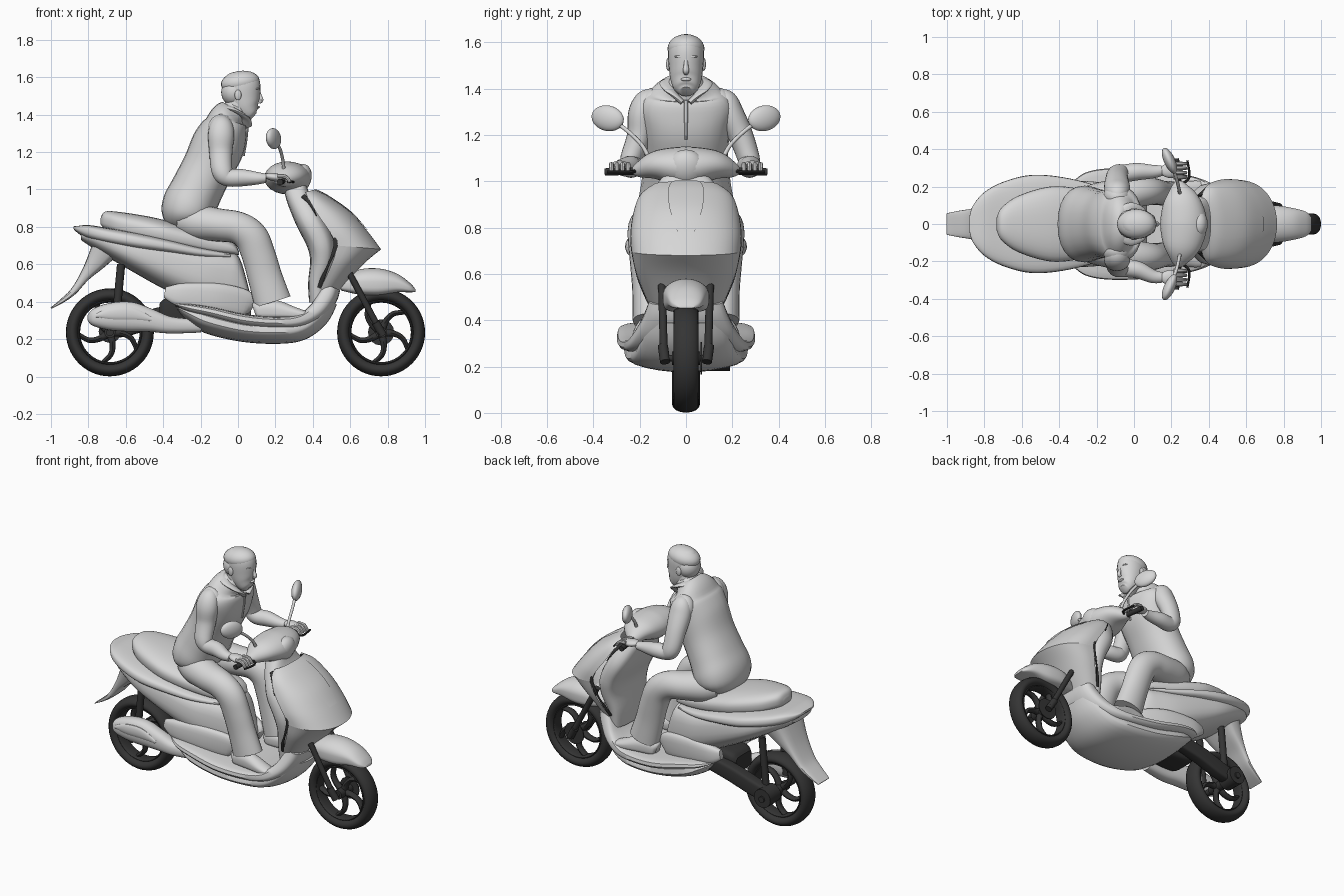
import bpy, bmesh, math
from mathutils import Vector

def material(name, v):
    m = bpy.data.materials.new(name)
    m.diffuse_color = (v, v, v, 1)
    return m

LIGHT = material("light grey", 0.68)
DARK = material("charcoal", 0.035)

def grid_object(name, rows, mat, closed=True, caps=True):
    """Skin a list of point rows."""
    bm = bmesh.new()
    vs = [[bm.verts.new(p) for p in r] for r in rows]
    n = len(rows[0])
    for a, b in zip(vs, vs[1:]):
        for i in range(n if closed else n - 1):
            j = (i + 1) % n
            bm.faces.new((a[i], a[j], b[j], b[i]))
    if caps:
        bm.faces.new(vs[0][::-1])
        bm.faces.new(vs[-1])
    bmesh.ops.recalc_face_normals(bm, faces=bm.faces)
    me = bpy.data.meshes.new(name)
    bm.to_mesh(me)
    bm.free()
    me.materials.append(mat)
    ob = bpy.data.objects.new(name, me)
    bpy.context.collection.objects.link(ob)
    return ob

def spline(pts, steps):
    """Catmull-Rom through tuples of any length."""
    out = []
    for i in range(len(pts) - 1):
        p0, p1, p2, p3 = pts[max(i - 1, 0)], pts[i], pts[i + 1], pts[min(i + 2, len(pts) - 1)]
        for k in range(steps):
            t = k / steps
            out.append([0.5 * (2 * b + (c - a) * t + (2 * a - 5 * b + 4 * c - d) * t * t
                        + (3 * b - a - 3 * c + d) * t ** 3) for a, b, c, d in zip(p0, p1, p2, p3)])
    out.append(list(pts[-1]))
    return out

def power(v, e):
    return math.copysign(abs(v) ** e, v)

def tube(name, pts, mat=LIGHT, top=1.0, low=1.0, steps=5, n=24, axis=(0, 1, 0)):
    """Loft superellipse rings along (x, y, z, side radius, up radius)."""
    s = spline(pts, steps)
    rows = []
    for i, p in enumerate(s):
        t = (Vector(s[min(i + 1, len(s) - 1)][:3]) - Vector(s[max(i - 1, 0)][:3])).normalized()
        side = Vector(axis)
        side = (side - t * side.dot(t)).normalized()
        up = t.cross(side)
        ring = []
        for k in range(n):
            a = 2 * math.pi * k / n
            e = top if math.sin(a) >= 0 else low
            ring.append(Vector(p[:3]) + side * power(math.cos(a), e) * max(p[3], .002)
                        + up * power(math.sin(a), e) * max(p[4], .002))
        rows.append(ring)
    return grid_object(name, rows, mat)

def body(name, secs, mat=LIGHT, top=1.0, low=1.0):
    """Loft along x from (x, z low, z high, half width)."""
    rows = []
    for x, zl, zh, w in spline(secs, 5):
        ring = []
        for k in range(32):
            a = 2 * math.pi * k / 32
            e = top if math.sin(a) >= 0 else low
            ring.append((x, power(math.cos(a), e) * w, (zl + zh) / 2 + power(math.sin(a), e) * (zh - zl) / 2))
        rows.append(ring)
    return grid_object(name, rows, mat)

def rod(name, a, b, r, mat=DARK):
    axis = (1, 0, 0) if abs(b[1] - a[1]) > .7 * (Vector(b) - Vector(a)).length else (0, 1, 0)
    return tube(name, [(*a, r, r), (*b, r, r)], mat, steps=1, n=16, axis=axis)

def ball(name, loc, scale, rot=(0, 0, 0), mat=LIGHT):
    bpy.ops.mesh.primitive_uv_sphere_add(segments=24, ring_count=14, location=loc, rotation=rot)
    ob = bpy.context.object
    ob.name, ob.scale = name, scale
    ob.data.materials.append(mat)
    return ob

# wheels
def wheel(label, cx, width):
    for part, major, minor, w in (("tyre", .2, .035, width), ("rim", .168, .009, .04)):
        bpy.ops.mesh.primitive_torus_add(major_segments=56, minor_segments=16, major_radius=major,
                                         minor_radius=minor, location=(cx, 0, .236), rotation=(math.pi / 2, 0, 0))
        ob = bpy.context.object
        ob.name, ob.scale = label + "_" + part, (1, 1, w / minor)
        ob.data.materials.append(DARK)
    rod(label + "_hub", (cx, -.06, .236), (cx, .06, .236), .03)
    for i in range(5):
        pts = []
        for r, d, wd in ((.02, 0, .022), (.07, .04, .017), (.12, .22, .015), (.168, .5, .013)):
            a = 2 * math.pi * i / 5 + 1.2 - d
            pts.append((cx + r * math.cos(a), 0, .236 + r * math.sin(a), .022, wd))
        tube(label + "_spoke", pts, DARK, n=10, steps=4)

wheel("front_wheel", .765, .055)
wheel("rear_wheel", -.685, .06)

# front fender and forks
body("front_fender", [(.55, .46, .52, .06), (.64, .44, .57, .095), (.75, .435, .578, .1), (.85, .45, .55, .085),
                      (.92, .45, .50, .065), (.95, .452, .465, .035)], low=.5)
for s in (-1, 1):
    rod("fork", (.57, s * .105, .60), (.765, s * .095, .236), .017)
    rod("fork_end", (.735, s * .10, .29), (.775, s * .09, .22), .022)
rod("front_axle", (.765, -.11, .236), (.765, .11, .236), .014)
rod("brake_disc", (.765, .062, .236), (.765, .068, .236), .07)

# front shield: levels are (z centre, x centre, z edge, x edge, half width)
LEVELS = [(1.0, .41, .985, .36, .14), (.965, .48, .935, .385, .2), (.88, .60, .86, .43, .228),
          (.78, .69, .775, .49, .24), (.68, .765, .70, .535, .236)]
LOWER = [(.68, .765, .70, .535, .236), (.60, .67, .60, .50, .215), (.465, .55, .465, .44, .16)]

def shield(name, levels, spans, off=0.0):
    rows = []
    for zc, xc, ze, xe, w, span in spline([(*l, sp) for l, sp in zip(levels, spans)], 6):
        row = []
        for k in range(25):
            t = (k / 12 - 1) * span * math.pi / 2
            c = max(math.cos(t), 0) ** .8
            row.append((xe + (xc - xe) * c + off * .8, w * math.sin(t), ze + (zc - ze) * c + off * .6))
        rows.append(row)
    return grid_object(name, rows, LIGHT, closed=False, caps=False)

shield("front_shield", LEVELS, [1] * 5)
shield("front_shield_lower", LOWER, [1] * 3)
shield("headlight_panel", LEVELS[:4], [.27, .25, .2, .1], .005)

# leg shield behind it, with dark seams
tube("leg_shield", [(.43, 0, .40, .15, .05), (.425, 0, .50, .165, .05), (.45, 0, .62, .2, .065),
                    (.44, 0, .72, .218, .075), (.38, 0, .84, .21, .075), (.325, 0, .95, .15, .065),
                    (.30, 0, 1.03, .09, .06)], top=.7, low=.7)
for s in (-1, 1):
    tube("shield_seam_top", [(.35, s * .15, .965, .008, .014), (.385, s * .19, .925, .006, .008),
                             (.42, s * .222, .86, .003, .003)], DARK, n=10)
    tube("shield_seam_low", [(.495, s * .235, .77, .003, .004), (.525, s * .232, .71, .006, .014),
                             (.485, s * .212, .6, .004, .006), (.455, s * .185, .53, .006, .012),
                             (.435, s * .16, .475, .006, .012)], DARK, n=10)

# footboard and belly
tube("footboard", [(-.335, 0, .385, .22, .008), (-.26, 0, .365, .275, .025), (-.14, 0, .34, .297, .032),
                   (.03, 0, .30, .295, .035), (.2, 0, .285, .275, .035), (.33, 0, .295, .25, .04),
                   (.42, 0, .345, .215, .05), (.475, 0, .42, .18, .055), (.50, 0, .48, .16, .05)], top=.4, low=.8)
tube("belly", [(-.32, 0, .365, .18, .01), (-.26, 0, .335, .235, .04), (-.16, 0, .29, .265, .06),
               (.03, 0, .245, .262, .06), (.22, 0, .235, .245, .06), (.34, 0, .255, .22, .06),
               (.43, 0, .325, .19, .06), (.48, 0, .41, .165, .055)], top=.5, low=1.1)

# rear bodywork and seat
body("rear_body", [(-.84, .73, .78, .1), (-.75, .67, .80, .18), (-.58, .57, .77, .232), (-.4, .47, .74, .23),
                   (-.2, .38, .69, .21), (-.06, .34, .67, .175), (.01, .33, .63, .15), (.07, .33, .42, .12)],
     top=.6, low=.85)
body("tail_panel", [(-.88, .79, .803, .04), (-.86, .77, .805, .1), (-.8, .73, .81, .17), (-.7, .70, .795, .225),
                    (-.55, .67, .77, .262), (-.38, .65, .735, .25), (-.2, .63, .69, .205), (-.04, .63, .66, .14)],
     top=.55, low=.8)
for s in (-1, 1):
    tube("side_cover", [(-.39, s * .19, .45, .02, .03), (-.3, s * .195, .435, .035, .065), (-.12, s * .18, .42, .035, .08),
                        (.03, s * .14, .39, .03, .075), (.07, s * .12, .37, .02, .04)], top=.7, low=.7)
body("seat", [(-.735, .815, .845, .03), (-.71, .79, .882, .085), (-.62, .75, .878, .15), (-.45, .71, .85, .2),
              (-.3, .68, .81, .19), (-.15, .655, .765, .155), (-.03, .65, .72, .12), (.005, .65, .67, .09)],
     top=.85, low=.6)
tube("rear_mudguard", [(-.70, 0, .70, .15, .08), (-.755, 0, .62, .12, .055), (-.82, 0, .535, .095, .028),
                       (-.88, 0, .455, .08, .018), (-.94, 0, .405, .07, .012), (-1.0, 0, .365, .058, .004)],
     top=.5, low=.6)

# engine, swing arm, shocks, exhaust
body("engine", [(-.42, .29, .39, .08), (-.38, .27, .42, .1), (-.25, .27, .44, .1), (-.15, .3, .42, .1)], DARK, .4, .4)
tube("swing_arm", [(-.72, .125, .24, .035, .04), (-.6, .125, .265, .04, .05), (-.42, .125, .32, .04, .05),
                   (-.22, .12, .36, .035, .045)], DARK, top=.4, low=.4)
rod("drive_hub", (-.685, .08, .24), (-.685, .19, .24), .06)
rod("rear_axle", (-.685, -.13, .236), (-.685, .2, .236), .02)
for s in (-1, 1):
    rod("rear_shock", (-.625, s * .105, .60), (-.655, s * .105, .28), .022)
tube("exhaust", [(-.805, -.14, .315, .012, .012), (-.775, -.14, .315, .045, .045), (-.69, -.145, .32, .055, .072),
                 (-.58, -.145, .32, .056, .08), (-.47, -.145, .30, .052, .062), (-.36, -.14, .275, .045, .045),
                 (-.2, -.12, .27, .035, .035)], top=.8, low=.8)
tube("exhaust_shield", [(-.76, -.185, .325, .01, .01), (-.68, -.195, .335, .012, .032), (-.57, -.195, .335, .012, .035),
                        (-.46, -.19, .305, .01, .012)], n=14)

# handlebar, grips, levers, mirrors
tube("handlebar_cover", [(.235, -.225, 1.045, .02, .02), (.24, -.2, 1.05, .045, .035), (.255, -.12, 1.07, .1, .065),
                         (.265, 0, 1.062, .125, .088), (.255, .12, 1.07, .1, .065), (.24, .2, 1.05, .045, .035),
                         (.235, .225, 1.045, .02, .02)], axis=(1, 0, 0))
ball("handlebar_front", (.33, 0, 1.055), (.06, .085, .085), (0, .4, 0))
for s in (-1, 1):
    rod("grip", (.24, s * .2, 1.045), (.225, s * .35, 1.04), .016)
    tube("brake_lever", [(.25, s * .21, 1.045, .008, .008), (.295, s * .25, 1.04, .007, .007),
                         (.285, s * .34, 1.04, .006, .006)], DARK, n=8, axis=(0, 0, 1))
    tube("mirror_stalk", [(.245, s * .16, 1.10, .01, .01), (.24, s * .19, 1.155, .009, .009),
                          (.225, s * .25, 1.215, .009, .009), (.20, s * .31, 1.26, .009, .009)], n=10)
    ball("mirror", (.19, s * .338, 1.272), (.03, .076, .055), (s * .2, 0, s * .42))

# rider torso, collar and head
tube("torso", [(-.275, 0, .80, .13, .09), (-.275, 0, .85, .19, .13), (-.262, 0, .91, .205, .145),
               (-.22, 0, 1.0, .192, .14), (-.16, 0, 1.12, .182, .138), (-.105, 0, 1.24, .192, .143),
               (-.07, 0, 1.33, .2, .122), (-.055, 0, 1.385, .155, .095), (-.02, 0, 1.425, .085, .07),
               (-.01, 0, 1.45, .06, .06)], top=.9, low=.9)
tube("neck", [(-.03, 0, 1.36, .066, .066), (.005, 0, 1.48, .064, .062)])
for s in (-1, 1):
    tube("collar", [(.05, s * .015, 1.34, .012, .025), (.035, s * .06, 1.385, .012, .032),
                    (-.02, s * .08, 1.425, .012, .035), (-.065, s * .05, 1.44, .012, .03),
                    (-.078, 0, 1.445, .012, .03)], n=12, axis=(0, 0, 1))
tube("head", [(.082, 0, 1.388, .028, .025), (.068, 0, 1.402, .052, .048), (.044, 0, 1.44, .067, .075),
              (.028, 0, 1.49, .074, .092), (.02, 0, 1.55, .078, .1), (.02, 0, 1.595, .07, .092),
              (.02, 0, 1.622, .045, .062), (.02, 0, 1.632, .01, .015)])
ball("hair", (.012, 0, 1.572), (.104, .08, .062), (0, -.15, 0))
ball("hair_back", (-.02, 0, 1.52), (.07, .077, .075))
tube("nose", [(.108, 0, 1.535, .008, .008), (.118, 0, 1.50, .01, .01), (.124, 0, 1.478, .014, .012),
              (.112, 0, 1.466, .01, .01)], n=10)
ball("brow", (.098, 0, 1.538), (.02, .05, .01))
ball("lips", (.105, 0, 1.44), (.012, .022, .008))

# rider limbs
for s in (-1, 1):
    ball("ear", (.0, s * .077, 1.505), (.018, .009, .028))
    e = .27 if s > 0 else .235
    tube("upper_arm", [(-.085, s * .13, 1.375, .03, .03), (-.088, s * .165, 1.345, .055, .06), (-.09, s * .19, 1.29, .06, .07),
                       (-.092, s * (e - .035), 1.2, .054, .062), (-.085, s * e, 1.1, .048, .056),
                       (-.055, s * e, 1.065, .048, .048), (.02, s * (e + .01), 1.063, .046, .046),
                       (.1, s * .28, 1.06, .036, .034), (.15, s * .286, 1.06, .028, .024)])
    ball("vest_shoulder", (-.09, s * .155, 1.32), (.072, .06, .085), (s * .3, 0, 0))
    ball("hand", (.195, s * .286, 1.066), (.055, .04, .022), (0, .15, 0))
    for i in range(4):
        y = s * (.25 + i * .024)
        tube("finger", [(.21, y, 1.072, .011, .011), (.255, y, 1.068, .011, .011), (.278, y, 1.04, .009, .009)], n=8, steps=3)
    tube("leg", [(-.30, s * .085, .84, .08, .08), (-.22, s * .11, .825, .1, .095), (-.1, s * .145, .81, .095, .088),
                 (.0, s * .168, .795, .083, .086), (.07, s * .175, .745, .076, .09), (.11, s * .172, .65, .07, .09),
                 (.145, s * .166, .53, .066, .092), (.185, s * .162, .4, .068, .1)])
    tube("shoe", [(.085, s * .165, .355, .025, .03), (.11, s * .166, .36, .042, .045), (.2, s * .172, .36, .046, .048),
                  (.3, s * .182, .342, .048, .03), (.36, s * .19, .33, .04, .02), (.388, s * .193, .325, .02, .01)],
         low=.5)

# jacket zip edge
tube("zip_flap", [(.052, 0, 1.35, .01, .006), (.045, 0, 1.27, .008, .006), (.03, 0, 1.18, .006, .006)], n=8)

bpy.ops.object.select_all(action='SELECT')
bpy.context.view_layer.objects.active = bpy.data.objects["seat"]
bpy.ops.object.shade_smooth_by_angle(angle=math.radians(40))
